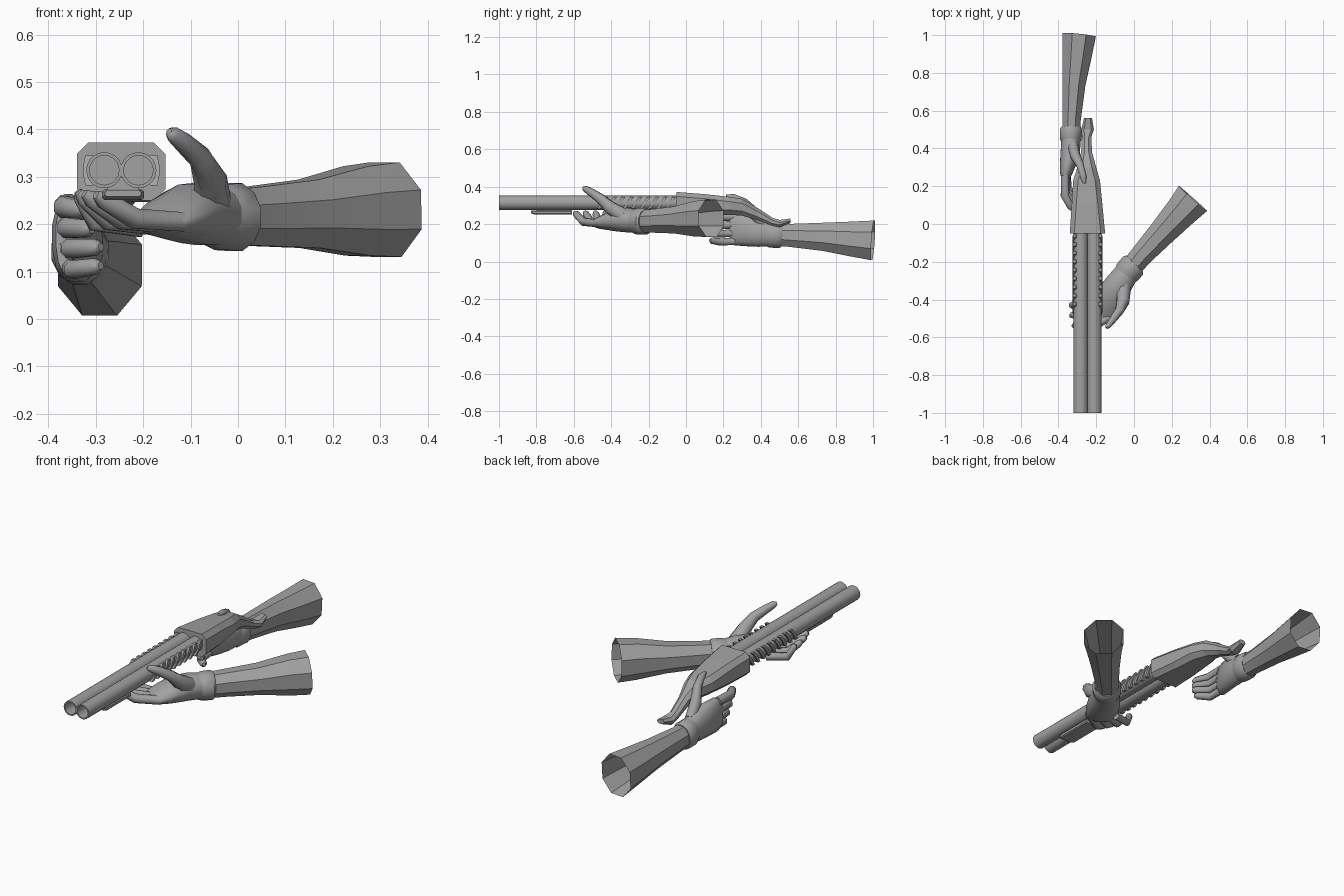
import bpy, bmesh, math
from mathutils import Vector

grey = bpy.data.materials.new("plain grey")
grey.diffuse_color = (0.36, 0.36, 0.36, 1)


def finish(name, bm, smooth=35):
    bmesh.ops.recalc_face_normals(bm, faces=bm.faces)
    me = bpy.data.meshes.new(name)
    bm.to_mesh(me)
    bm.free()
    me.materials.append(grey)
    ob = bpy.data.objects.new(name, me)
    bpy.context.collection.objects.link(ob)
    if smooth:
        bpy.ops.object.select_all(action='DESELECT')
        ob.select_set(True)
        bpy.context.view_layer.objects.active = ob
        bpy.ops.object.shade_smooth_by_angle(angle=math.radians(smooth))
    return ob


def skin(name, rings, start=True, end=True, smooth=35):
    """Join rings of points into a skin, with optional end caps."""
    bm = bmesh.new()
    loops = [[bm.verts.new(p) for p in r] for r in rings]
    n = len(loops[0])
    for a, b in zip(loops, loops[1:]):
        for i in range(n):
            j = (i + 1) % n
            bm.faces.new((a[i], a[j], b[j], b[i]))
    if start:
        bm.faces.new(loops[0])
    if end:
        bm.faces.new(loops[-1])
    return finish(name, bm, smooth)


def tube(name, path, sides=8, start=True, end=True, smooth=35):
    """Path rows: (x, y, z, half width, half height); rings follow the path."""
    pts = [Vector(p[:3]) for p in path]
    rings = []
    for k, p in enumerate(path):
        t = (pts[min(k + 1, len(pts) - 1)] - pts[max(k - 1, 0)]).normalized()
        u = t.cross(Vector((0, 0, 1))).normalized()
        v = u.cross(t)
        ring = []
        for i in range(sides):
            a = 2 * math.pi * (i + 0.5) / sides
            ring.append(pts[k] + u * p[3] * math.cos(a) + v * p[4] * math.sin(a))
        rings.append(ring)
    return skin(name, rings, start, end, smooth)


def finger(name, base, mid, tip, r):
    b, m, t = Vector(base), Vector(mid), Vector(tip)
    near = t + (m - t) * 0.2
    tube(name, [(*b, r, r), (*m, r * 1.05, r * 1.05), (*near, r * 0.9, r * 0.9),
                (*t, r * 0.45, r * 0.45)], 8, smooth=50)


def box_ring(y, x0, x1, z0, z1, c):
    """Rectangle with cut corners in the xz plane."""
    return [(x0 + c, y, z0), (x1 - c, y, z0), (x1, y, z0 + c), (x1, y, z1 - c),
            (x1 - c, y, z1), (x0 + c, y, z1), (x0, y, z1 - c), (x0, y, z0 + c)]


# twin barrels with hollow muzzles
CX, CZ = -0.246, 0.314
for side, s in (("left", -1), ("right", 1)):
    rings = []
    for y, r in ((-0.02, 0.038), (-1, 0.038), (-1, 0.031), (-0.8, 0.031)):
        rings.append([(CX + s * 0.036 + r * math.cos(i * math.pi / 10), y,
                       CZ + r * math.sin(i * math.pi / 10)) for i in range(20)])
    skin(side + "_barrel", rings)

# slanted ribs along both sides of the barrels
for s in (-1, 1):
    for k in range(9):
        y = -0.085 - 0.045 * k
        x = CX + s * 0.068
        rings = []
        for dy, z, w in ((-0.022, 0.282, 0.008), (-0.008, 0.302, 0.012),
                         (0.008, 0.326, 0.012), (0.022, 0.346, 0.008)):
            rings.append([(x - w, y + dy - 0.009, z), (x + w, y + dy - 0.009, z),
                          (x + w, y + dy + 0.009, z), (x - w, y + dy + 0.009, z)])
        skin("barrel_rib", rings, smooth=0)

# plate and rail under the barrels
skin("under_plate", [box_ring(-0.83, -0.28, -0.205, 0.258, 0.272, 0.004),
                     box_ring(-0.81, -0.287, -0.198, 0.251, 0.273, 0.005),
                     box_ring(-0.61, -0.287, -0.198, 0.251, 0.273, 0.005)], smooth=0)
skin("under_rail", [box_ring(y, -0.275, -0.21, 0.265, 0.30, 0.004)
                    for y in (-0.8, -0.61)], smooth=0)

# receiver running back into the dropped grip
skin("receiver_and_grip", [
    box_ring(-0.05, -0.34, -0.153, 0.25, 0.372, 0.024),
    box_ring(0.10, -0.33, -0.167, 0.247, 0.36, 0.024),
    box_ring(0.23, -0.322, -0.18, 0.25, 0.346, 0.026),
    box_ring(0.30, -0.30, -0.20, 0.245, 0.335, 0.024),
    box_ring(0.38, -0.28, -0.222, 0.222, 0.288, 0.018),
    box_ring(0.46, -0.276, -0.226, 0.19, 0.235, 0.014),
    box_ring(0.50, -0.278, -0.212, 0.182, 0.222, 0.014),
    box_ring(0.56, -0.265, -0.222, 0.206, 0.23, 0.01)], smooth=0)

# supporting arm, open at the elbow
tube("support_forearm", [(-0.03, -0.25, 0.215, 0.06, 0.062), (0.04, -0.165, 0.217, 0.064, 0.068),
                         (0.15, -0.045, 0.222, 0.078, 0.078), (0.25, 0.065, 0.228, 0.094, 0.102),
                         (0.312, 0.135, 0.231, 0.108, 0.108)], 8, True, False, 30)
tube("support_cuff", [(0.005, -0.21, 0.215, 0.064, 0.066), (-0.005, -0.22, 0.215, 0.074, 0.074),
                      (-0.035, -0.255, 0.215, 0.073, 0.072), (-0.06, -0.285, 0.215, 0.062, 0.06)], 12)
tube("support_palm", [(-0.03, -0.25, 0.215, 0.064, 0.062), (-0.075, -0.31, 0.222, 0.074, 0.068),
                      (-0.105, -0.36, 0.222, 0.083, 0.064), (-0.14, -0.42, 0.212, 0.084, 0.045),
                      (-0.165, -0.46, 0.205, 0.078, 0.03), (-0.18, -0.48, 0.205, 0.06, 0.018)],
     12, smooth=60)
tube("support_thumb", [(-0.055, -0.34, 0.245, 0.042, 0.045), (-0.058, -0.41, 0.292, 0.036, 0.036),
                       (-0.078, -0.46, 0.338, 0.025, 0.027), (-0.115, -0.51, 0.372, 0.02, 0.022),
                       (-0.138, -0.54, 0.39, 0.015, 0.017), (-0.146, -0.55, 0.394, 0.007, 0.009)],
     8, smooth=60)
for k, nm in enumerate(("index", "middle", "ring", "little")):
    f = k / 3
    bx, by = -0.118 - 0.085 * f, -0.485 + 0.1 * f
    finger("support_" + nm + "_finger", (bx, by, 0.205 - 0.015 * f),
           (bx - 0.10, by - 0.062 + 0.03 * f, 0.212 - 0.008 * f),
           (-0.30 - 0.037 * min(1, 2 * f), -0.595 + 0.16 * f, 0.262 + 0.008 * f), 0.022 - 0.003 * f)

# trigger arm, open at the elbow
tube("trigger_forearm", [(-0.333, 0.46, 0.145, 0.05, 0.064), (-0.33, 0.55, 0.14, 0.052, 0.066),
                         (-0.318, 0.74, 0.132, 0.066, 0.082), (-0.303, 0.88, 0.121, 0.083, 0.1),
                         (-0.291, 1.0, 0.113, 0.096, 0.115)], 8, True, False, 30)
tube("trigger_cuff", [(-0.333, 0.515, 0.142, 0.053, 0.067), (-0.333, 0.50, 0.143, 0.062, 0.073),
                      (-0.335, 0.455, 0.146, 0.06, 0.075), (-0.336, 0.43, 0.15, 0.05, 0.066)], 12)
tube("trigger_palm", [(-0.333, 0.47, 0.145, 0.052, 0.066), (-0.336, 0.40, 0.155, 0.053, 0.08),
                      (-0.347, 0.33, 0.168, 0.046, 0.09), (-0.36, 0.27, 0.175, 0.034, 0.092),
                      (-0.365, 0.235, 0.176, 0.02, 0.078)], 12, smooth=60)
tube("trigger_thumb", [(-0.325, 0.42, 0.20, 0.03, 0.036), (-0.31, 0.36, 0.262, 0.028, 0.032),
                       (-0.285, 0.31, 0.318, 0.021, 0.022), (-0.268, 0.25, 0.346, 0.018, 0.017),
                       (-0.262, 0.215, 0.35, 0.008, 0.008)], 8, smooth=60)
for k, nm in enumerate(("index", "middle", "ring", "little")):
    z = 0.24 - 0.044 * k
    finger("trigger_" + nm + "_finger", (-0.365 + 0.004 * k, 0.26, z),
           (-0.366 + 0.006 * k, 0.15 + 0.012 * k, z - 0.004),
           (-0.325 + 0.018 * min(k, 2), 0.075 + 0.018 * k, z - 0.01 + 0.005 * k), 0.023 - 0.001 * k)
